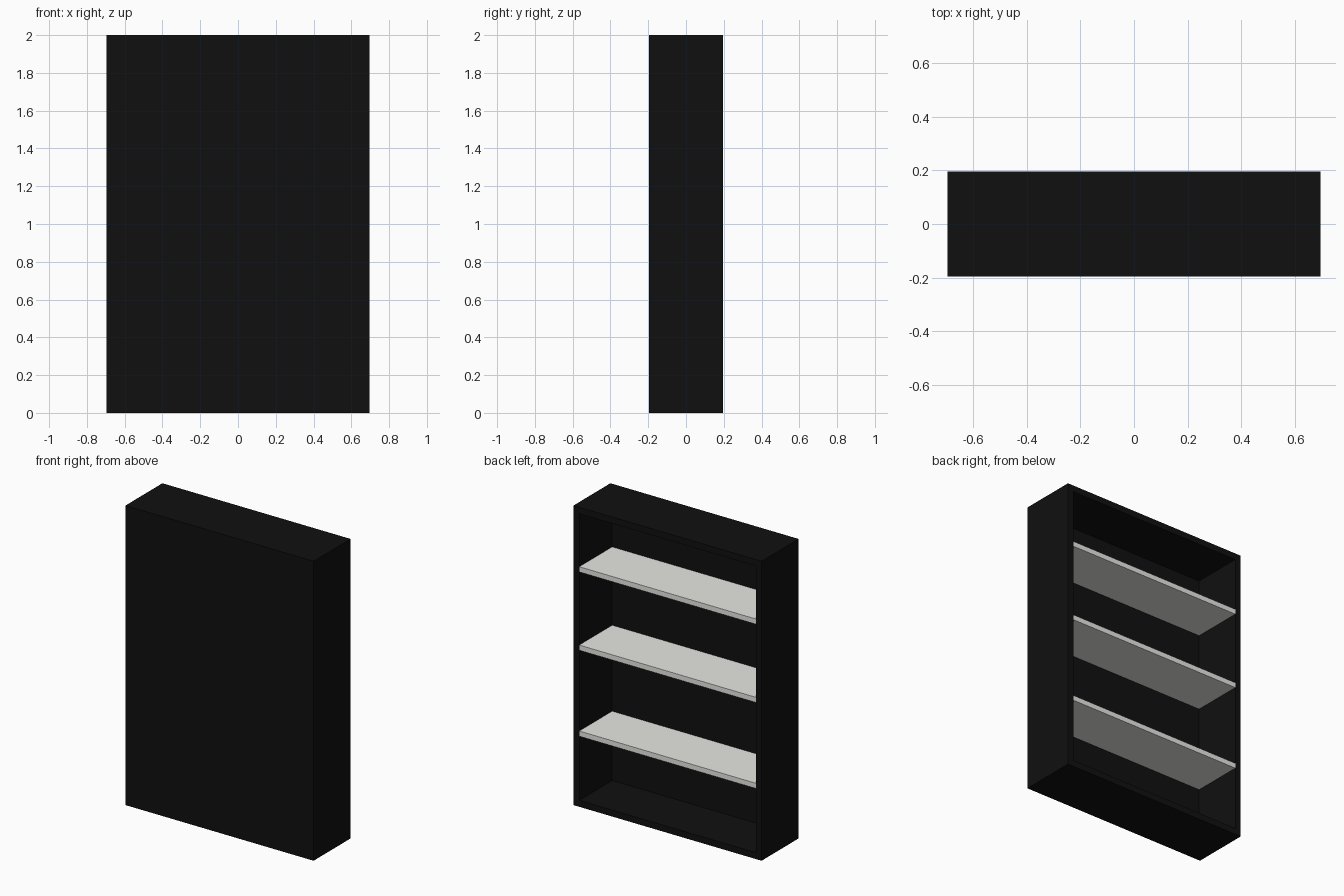
import bpy

if "Cube" in bpy.data.objects:
    bpy.data.objects.remove(bpy.data.objects["Cube"])

W, D, H, T = 1.39, 0.39, 2.0, 0.043   # outer size and board thickness
SHELF_T = 0.035


def material(name, colour):
    m = bpy.data.materials.new(name)
    m.diffuse_color = (*colour, 1)
    m.use_nodes = True
    m.node_tree.nodes["Principled BSDF"].inputs["Base Color"].default_value = m.diffuse_color
    return m


black = material("black_lacquer", (0.005, 0.005, 0.005))
pale = material("pale_board", (0.8, 0.8, 0.77))


def board(name, x, y, z, mat):
    """Box spanning the given (min, max) ranges."""
    spans = (x, y, z)
    bpy.ops.mesh.primitive_cube_add(size=1, location=[(a + b) / 2 for a, b in spans])
    ob = bpy.context.object
    ob.name = name
    ob.scale = [b - a for a, b in spans]
    bpy.ops.object.transform_apply(location=False, rotation=False, scale=True)
    ob.data.materials.append(mat)
    return ob


x, y = W / 2, D / 2
inner = (-x + T, x - T)

# Carcass: two sides, top, bottom and the closed panel on the -y side
for side, s in (("left", -1), ("right", 1)):
    board(f"{side}_side", sorted((s * x, s * (x - T))), (-y, y), (0, H), black)
board("top_board", inner, (-y, y), (H - T, H), black)
board("bottom_board", inner, (-y, y), (0, T), black)
board("closed_panel", inner, (-y, -y + T), (T, H - T), black)

# Shelves, flush with the open side
for i, top in enumerate((0.506, 1.08, 1.603)):
    board(f"shelf_{i + 1}", inner, (-y + T, y), (top - SHELF_T, top), pale)
